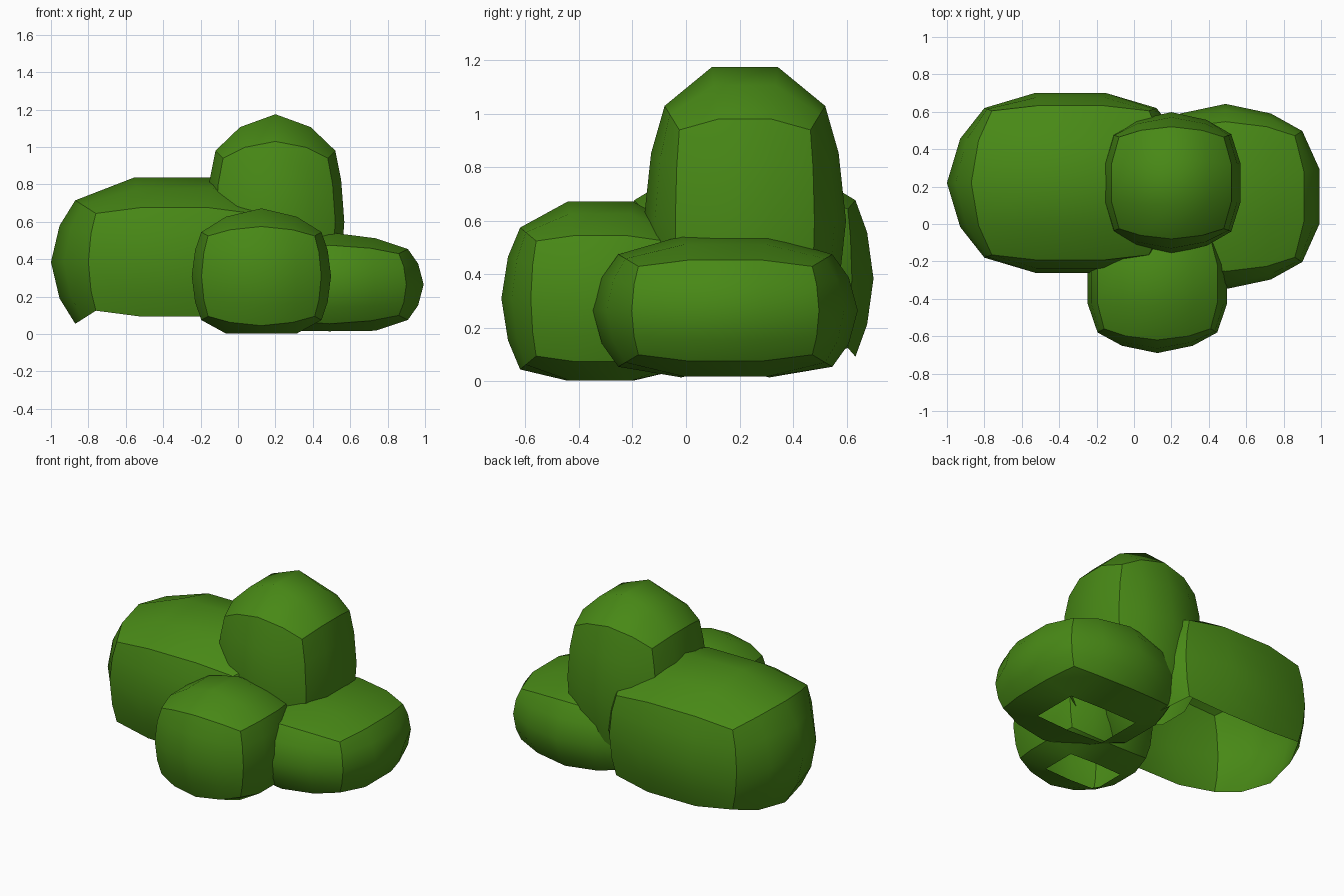
import bpy, bmesh

if "Cube" in bpy.data.objects:
    bpy.data.objects.remove(bpy.data.objects["Cube"])

leaf = bpy.data.materials.new("leaf_green")
leaf.diffuse_color = (0.065, 0.25, 0.008, 1)
leaf.use_nodes = True
leaf.node_tree.nodes["Principled BSDF"].inputs["Base Color"].default_value = leaf.diffuse_color


def steps(n):
    # grid positions along one axis: (parameter, eased position)
    if n == 3:
        return [(-1, -1), (-1/3, -.41), (1/3, .41), (1, 1)]
    return [(-1, -1), (-.5, -.59), (0, 0), (.5, .59), (1, 1)]


def reach(values, p, q):
    # bulge of one axis: values at centre, edge p, edge q and corner
    c, ep, eq, k = values
    p, q = abs(p) ** 1.5, abs(q) ** 1.5
    return c*(1-p)*(1-q) + ep*p*(1-q) + eq*q*(1-p) + k*p*q


def clump(name, centre, segs, rx, ry, rz, floor, keep_ring):
    # bulged box: six curved panels meeting in sharp seams, open underneath
    bm = bmesh.new()
    grids = [steps(n) for n in segs]
    verts = {}

    def vert(i):
        if i not in verts:
            (u, tu), (v, tv), (w, tw) = [grids[a][i[a]] for a in range(3)]
            x = centre[0] + tu * reach(rx, v, w)
            y = centre[1] + tv * reach(ry, u, w)
            z = centre[2] + tw * reach(rz, u, v)
            verts[i] = bm.verts.new((x, y, max(z, floor)))
        return verts[i]

    for axis in range(3):
        b, c = (axis + 1) % 3, (axis + 2) % 3
        for side in (0, segs[axis]):
            for j in range(segs[b]):
                for k in range(segs[c]):
                    if axis == 2 and side == 0:
                        inner = 0 < j < segs[b]-1 and 0 < k < segs[c]-1
                        if inner or not keep_ring:
                            continue
                    loop = []
                    for dj, dk in ((0, 0), (1, 0), (1, 1), (0, 1)):
                        i = [0, 0, 0]
                        i[axis], i[b], i[c] = side, j + dj, k + dk
                        loop.append(vert(tuple(i)))
                    if side == 0:
                        loop.reverse()
                    f = bm.faces.new(loop)
                    f.smooth = True
    # sharp seams where two panels meet
    seams = {v for i, v in verts.items()
             if sum(i[a] in (0, segs[a]) for a in range(3)) >= 2}
    for e in bm.edges:
        if e.verts[0] in seams and e.verts[1] in seams:
            e.smooth = False
    me = bpy.data.meshes.new(name)
    bm.to_mesh(me)
    bm.free()
    me.materials.append(leaf)
    ob = bpy.data.objects.new(name, me)
    bpy.context.collection.objects.link(ob)


# left clump, wide and open below
clump("bush_left", (-.34, .22, .385), (3, 4, 4),
      (.66, .46, .53, .42), (.50, .40, .42, .385), (.48, .33, .30, .26), .05, False)
# front clump
clump("bush_front", (.125, -.32, .31), (4, 3, 4),
      (.385, .32, .33, .285), (.37, .26, .30, .24), (.385, .24, .265, .215), .003, True)
# right clump, low
clump("bush_right", (.49, .147, .265), (4, 3, 4),
      (.525, .41, .43, .37), (.495, .35, .40, .325), (.295, .195, .21, .165), .015, True)
# top clump, tall
clump("bush_top", (.2, .22, .6), (4, 3, 4),
      (.38, .32, .33, .28), (.378, .26, .30, .245), (.61, .39, .43, .34), .02, False)
